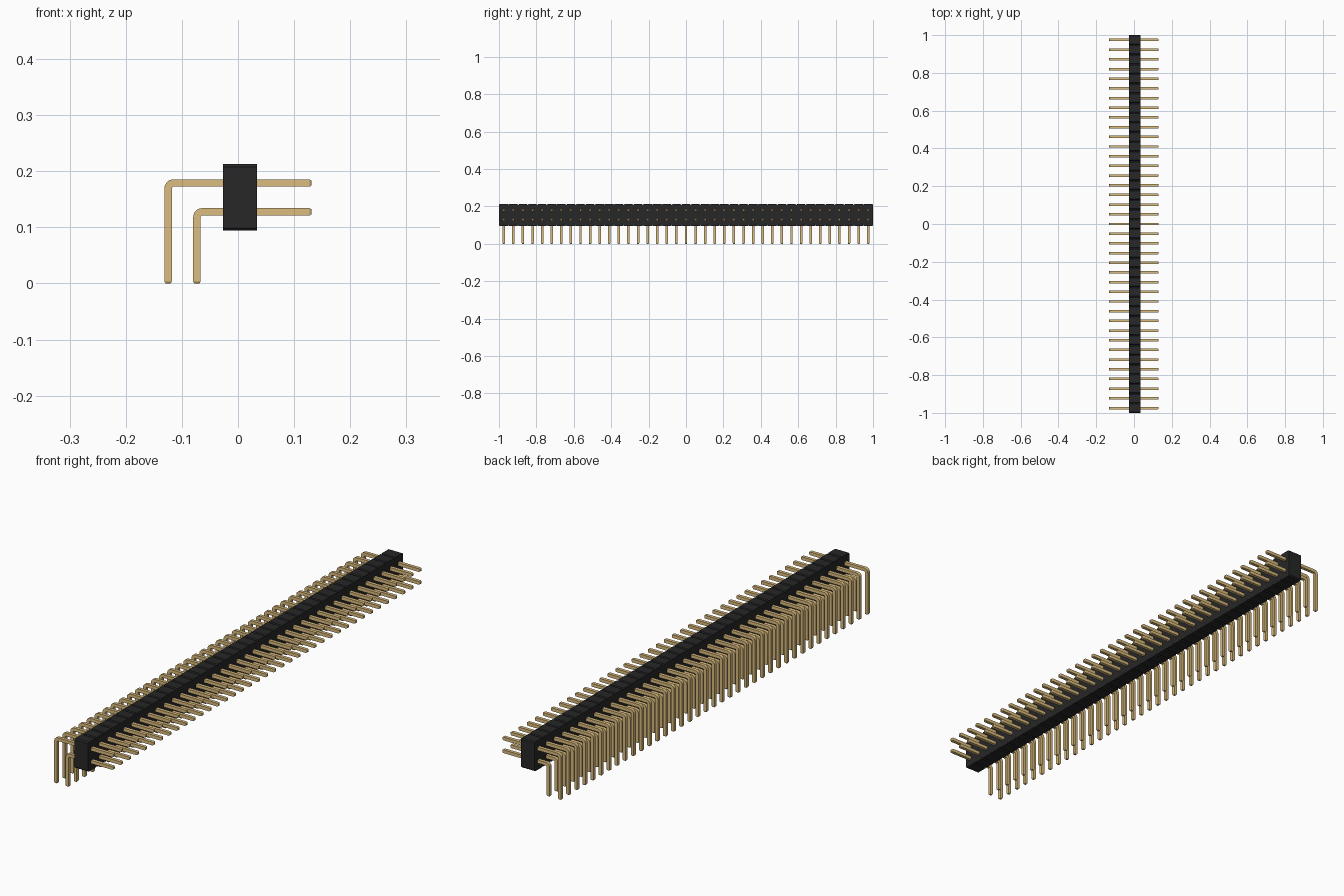
import bpy, bmesh, math
from mathutils import Vector

COLUMNS = 39
PITCH = 2 / COLUMNS
PIN = 0.0131          # square pin width
TIP = 0.0035          # length of the tapered tip
BEND = 0.0095         # centreline bend radius
PIN_END = 0.131
BODY_X = (-0.027, 0.0335)
BODY_Z = (0.0945, 0.2125)
CHAMFER = 0.0045

cube = bpy.data.objects.get("Cube")
if cube:
    bpy.data.objects.remove(cube, do_unlink=True)


def make_material(name, color):
    mat = bpy.data.materials.new(name)
    mat.use_nodes = True
    mat.diffuse_color = (*color, 1)
    bsdf = next(n for n in mat.node_tree.nodes if n.type == "BSDF_PRINCIPLED")
    bsdf.inputs["Base Color"].default_value = (*color, 1)
    return mat


def make_object(name, bm, mat):
    bmesh.ops.recalc_face_normals(bm, faces=bm.faces[:])
    mesh = bpy.data.meshes.new(name)
    bm.to_mesh(mesh)
    bm.free()
    mesh.materials.append(mat)
    obj = bpy.data.objects.new(name, mesh)
    bpy.context.collection.objects.link(obj)
    return obj


def make_housing(mat):
    """Strip of chamfered cells, extruded from one notched outline."""
    low, high = BODY_Z
    bottom, top = [], []
    for i in range(COLUMNS):
        y0, y1 = -1 + i * PITCH, -1 + (i + 1) * PITCH
        for edge, z, inner in ((bottom, low, low + CHAMFER), (top, high, high - CHAMFER)):
            edge += [(y0, inner), (y0 + CHAMFER, z), (y1 - CHAMFER, z)]
    bottom.append((1, low + CHAMFER))
    top.append((1, high - CHAMFER))
    bm = bmesh.new()
    face = bm.faces.new([bm.verts.new((BODY_X[0], y, z)) for y, z in bottom + top[::-1]])
    extruded = bmesh.ops.extrude_face_region(bm, geom=[face], use_keep_orig=True)
    moved = [v for v in extruded["geom"] if isinstance(v, bmesh.types.BMVert)]
    bmesh.ops.translate(bm, verts=moved, vec=(BODY_X[1] - BODY_X[0], 0, 0))
    return make_object("housing", bm, mat)


def make_pin_row(name, x, z, mat):
    """Square pin swept along an L path, repeated along the strip."""
    half, small = PIN / 2, PIN * 0.33
    right, down = Vector((1, 0, 0)), Vector((0, 0, -1))
    # each station: centre, direction of travel, half width
    path = [(Vector((PIN_END, 0, z)), -right, small),
            (Vector((PIN_END - TIP, 0, z)), -right, half)]
    steps = 6
    centre = Vector((x + BEND, 0, z - BEND))
    for i in range(steps + 1):
        a = math.pi / 2 * i / steps
        path.append((centre - right * BEND * math.sin(a) - down * BEND * math.cos(a),
                     -right * math.cos(a) + down * math.sin(a), half))
    path += [(Vector((x, 0, TIP)), down, half), (Vector((x, 0, 0)), down, small)]

    bm = bmesh.new()
    rings = []
    side = Vector((0, 1, 0))
    for point, travel, r in path:
        normal = travel.cross(side)
        rings.append([bm.verts.new(point + side * r * u + normal * r * v)
                      for u, v in ((-1, -1), (1, -1), (1, 1), (-1, 1))])
    for a, b in zip(rings, rings[1:]):
        for k in range(4):
            n = (k + 1) % 4
            bm.faces.new((a[k], a[n], b[n], b[k]))
    bm.faces.new(rings[0])
    bm.faces.new(rings[-1])
    obj = make_object(name, bm, mat)
    obj.location.y = -1 + PITCH / 2

    # smooth bend, crisp edges
    bpy.ops.object.select_all(action="DESELECT")
    obj.select_set(True)
    bpy.context.view_layer.objects.active = obj
    bpy.ops.object.shade_smooth_by_angle(angle=math.radians(25))

    array = obj.modifiers.new("columns", "ARRAY")
    array.count = COLUMNS
    array.use_relative_offset = False
    array.use_constant_offset = True
    array.constant_offset_displace = (0, PITCH, 0)
    return obj


black = make_material("black plastic", (0.021, 0.020, 0.020))
gold = make_material("gold metal", (0.708, 0.503, 0.209))

make_housing(black)
make_pin_row("upper_pins", -0.1245, 0.179, gold)
make_pin_row("lower_pins", -0.1245 + PITCH, 0.179 - PITCH, gold)
